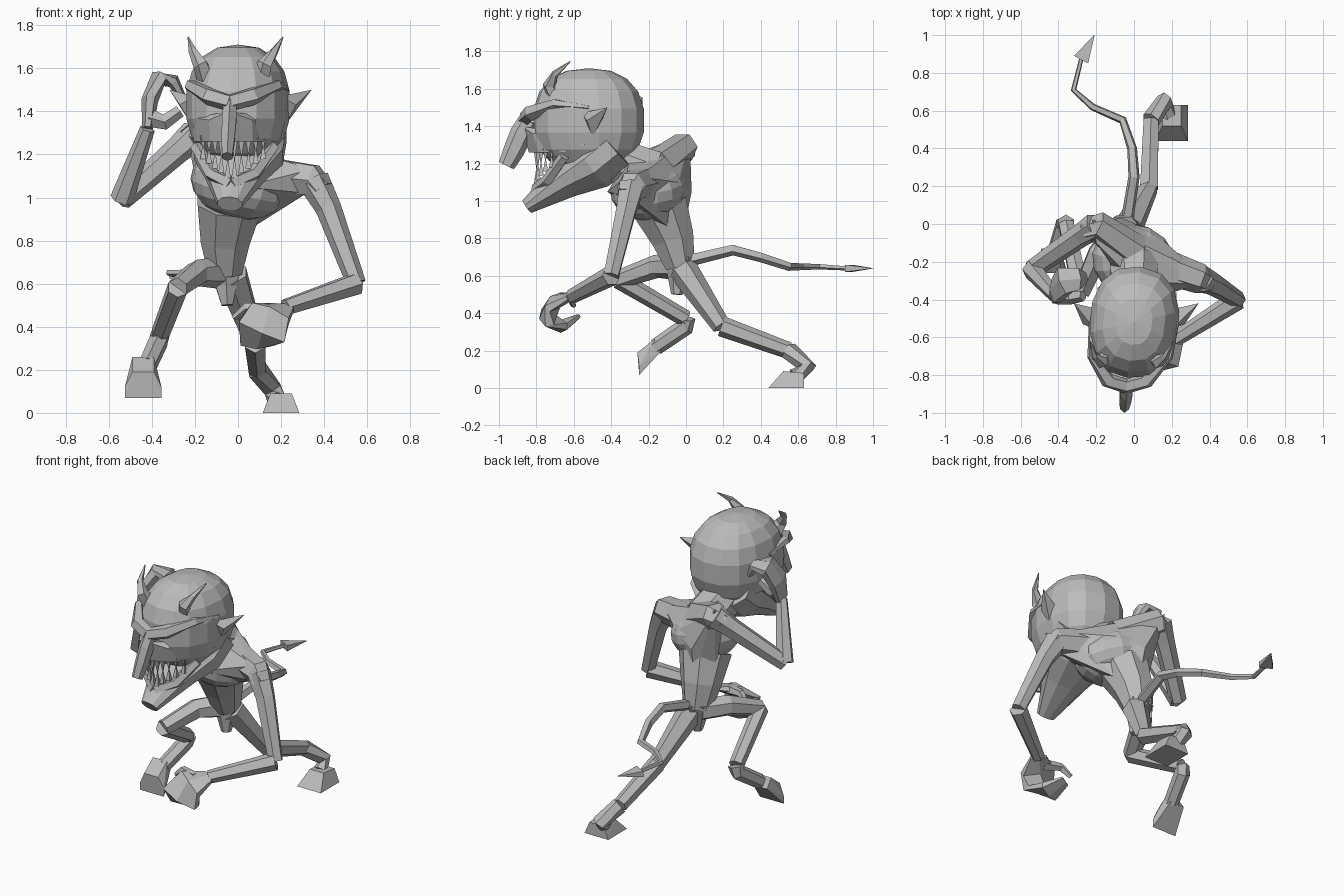
import bpy, bmesh, math
from mathutils import Euler, Vector

cube = bpy.data.objects.get("Cube")
if cube:
    bpy.data.objects.remove(cube)

shade = (0.5, 0.5, 0.5, 1)
grey = bpy.data.materials.new("plain grey")
grey.use_nodes = True
grey.diffuse_color = shade
grey.node_tree.nodes["Principled BSDF"].inputs["Base Color"].default_value = shade

ACROSS, DEPTH, UP = Vector((1, 0, 0)), Vector((0, 1, 0)), Vector((0, 0, 1))
HEAD_YAW = -0.115


def finish(name, bm):
    bmesh.ops.recalc_face_normals(bm, faces=bm.faces)
    mesh = bpy.data.meshes.new(name)
    bm.to_mesh(mesh)
    bm.free()
    mesh.materials.append(grey)
    bpy.context.collection.objects.link(bpy.data.objects.new(name, mesh))


def limb(name, joints, start, end, sides=6, wide=ACROSS, flat=1, bulge=0):
    """Sweep a polygon through the joints, tapering from start to end radius."""
    joints = [Vector(joint) for joint in joints]
    last = len(joints) - 1
    bm = bmesh.new()
    previous = None
    for index, joint in enumerate(joints):
        along = joints[min(index + 1, last)] - joints[max(index - 1, 0)]
        along.normalize()
        side = (wide - along * along.dot(wide)).normalized()
        other = along.cross(side) * flat
        part = index / last
        radius = (start + (end - start) * part) * (1 + bulge * math.sin(math.pi * part))
        ring = []
        for corner in range(sides):
            angle = math.tau * (corner + 0.5) / sides
            offset = side * math.cos(angle) + other * math.sin(angle)
            ring.append(bm.verts.new(joint + offset * radius))
        if previous:
            for corner in range(sides):
                after = (corner + 1) % sides
                bm.faces.new((previous[corner], previous[after], ring[after], ring[corner]))
        else:
            bm.faces.new(ring)
        previous = ring
    bm.faces.new(previous)
    finish(name, bm)


def blob(name, centre, radii, rotation, boxy=0.85):
    """Low-poly, slightly boxy ellipsoid."""
    bm = bmesh.new()
    bmesh.ops.create_uvsphere(bm, u_segments=14, v_segments=9, radius=1)
    for vert in bm.verts:
        shaped = [math.copysign(abs(value) ** boxy, value) * radius
                  for value, radius in zip(vert.co, radii)]
        vert.co = Vector(shaped)
        vert.co.rotate(Euler(rotation))
        vert.co += Vector(centre)
    finish(name, bm)


def hull(name, points):
    bm = bmesh.new()
    corners = [bm.verts.new(point) for point in points]
    bmesh.ops.convex_hull(bm, input=corners)
    finish(name, bm)


def hoof(name, x, sole, top):
    """Wedge hoof from side-view (y, z) points, wider at the sole."""
    hull(name, [(x + side * width, y, z) for side in (-1, 1)
                for width, edge in ((0.085, sole), (0.05, top)) for y, z in edge])


def turned(points, side=1):
    """Mirror head points to one side and follow the turn of the face."""
    return [(side * x + 0.06 - HEAD_YAW * y, y, z) for x, y, z in points]


def feature(name, points, start, end, side=1, **options):
    limb(name, turned(points, side), start, end, **options)


# Skull, jaw and long hooked nose
blob("skull", turned([(0, -.52, 1.43)])[0], (.24, .3, .28), (0, 0, HEAD_YAW))
feature("jaw", [(0, -.38, 1.3), (0, -.5, 1.2), (0, -.65, 1.11), (0, -.85, .97)], .22, .06,
        sides=10, flat=.68, bulge=.35)
feature("nose", [(0, -.84, 1.43), (0, -.88, 1.36), (0, -.92, 1.27), (0, -.96, 1.19)], .035, .028,
        flat=1.6, bulge=.2)

for side, word in ((1, "left"), (-1, "right")):
    # Angry brow and hollow cheek
    feature(word + "_brow", [(0, -.86, 1.44), (.1, -.83, 1.47), (.2, -.7, 1.52), (.23, -.52, 1.5)],
            .04, .01, side, sides=5, wide=UP, bulge=.5)
    hull(word + "_cheek", turned([(0, -.88, 1.4), (0, -.84, 1.26), (.1, -.82, 1.36), (.1, -.79, 1.26),
                                  (.19, -.69, 1.37), (.19, -.66, 1.26), (.22, -.54, 1.3), (0, -.6, 1.35)], side))
    feature(word + "_lower_lip", [(0, -.8, 1.06), (.1, -.74, 1.11), (.18, -.65, 1.24)],
            .035, .03, side, sides=5, wide=UP)

    # Curved horn and pointed ear
    feature(word + "_horn", [(.13, -.7, 1.56), (.15, -.73, 1.62), (.19, -.7, 1.68), (.22, -.62, 1.745)],
            .045, .003, side, sides=5, bulge=.2)
    hull(word + "_ear", turned([(.2, -.56, 1.47), (.22, -.5, 1.34), (.2, -.45, 1.43),
                                (.27, -.53, 1.43), (.33, -.42, 1.5)], side))

    # Pointed teeth along both lips
    for count in range(5):
        out = (count + 0.5) / 5
        x, y = .155 * out, -.8 + .1 * out * out
        length = .09 - .03 * out
        for row, root, grow in (("upper", 1.26 + .03 * out, -length), ("lower", 1.08 + .11 * out, length)):
            feature(f"{word}_{row}_tooth_{count}", [(x, y, root), (x, y, root + grow)],
                    .02, .002, side, sides=4)

# Hunched torso, dropped towards the left shoulder
limb("pelvis", [(-.05, -.05, .5), (-.06, -.03, .7)], .03, .09)
limb("waist", [(-.06, -.03, .65), (-.06, -.07, .8), (-.04, -.14, .97)], .085, .16, sides=8)
blob("chest", (0, -.2, 1.06), (.23, .2, .16), (0, .25, -.4), boxy=1)
hull("upper_back", [(.34, -.32, 1.13), (.34, -.25, 1.13), (.32, -.3, 1.02), (-.22, .02, 1.34),
                    (-.2, -.1, 1.32), (-.22, -.06, 1.2), (.02, -.42, 1.05), (.1, -.04, 1.1), (-.06, .03, 1.05),
                    (-.15, -.08, .85), (.05, -.08, .85), (-.05, -.01, .85), (-.05, -.17, .85), (0, -.3, 1.24)])
limb("neck", [(0, -.18, 1.14), (0, -.45, 1.25)], .14, .12, sides=8)
left_shoulder, right_shoulder = (.35, -.29, 1.08), (-.2, -.01, 1.29)
limb("left_collar", [(.06, -.19, 1.11), left_shoulder, (.39, -.31, 1.03)], .1, .06, wide=UP)
limb("right_collar", [(0, -.15, 1.18), right_shoulder, (-.25, -.03, 1.26)], .1, .06, wide=UP)

# Left arm reaching forward with a curled hand
left_elbow, left_wrist = (.55, -.4, .6), (.22, -.61, .49)
limb("left_upper_arm", [left_shoulder, (.42, -.32, .95), left_elbow], .075, .045, wide=DEPTH)
limb("left_forearm", [left_elbow, left_wrist], .055, .04, wide=UP)
limb("left_hand", [left_wrist, (.15, -.7, .46), (.11, -.74, .38), (.09, -.67, .33), (.04, -.58, .38)],
     .055, .04, flat=.35, bulge=1.8)
limb("left_thumb", [(.15, -.65, .48), (.04, -.62, .49), (-.02, -.6, .44)], .035, .015, sides=5, wide=UP)

# Right arm bent up with the hand cupped to the ear
right_elbow, right_wrist = (-.54, -.24, .99), (-.42, -.38, 1.32)
limb("right_upper_arm", [right_shoulder, (-.28, -.06, 1.22), right_elbow], .075, .05, wide=DEPTH)
limb("right_forearm", [right_elbow, right_wrist], .055, .035, wide=DEPTH)
limb("right_hand", [right_wrist, (-.41, -.35, 1.45), (-.37, -.3, 1.55), (-.3, -.29, 1.54), (-.26, -.29, 1.47)],
     .05, .035, wide=DEPTH, flat=.5, bulge=1)
limb("right_thumb", [(-.41, -.38, 1.37), (-.34, -.39, 1.35), (-.27, -.38, 1.4)],
     .045, .03, sides=5, wide=DEPTH)

# Left leg stretched back with its hoof on the ground
left_knee, left_ankle = (.08, .19, .33), (.09, .55, .2)
limb("left_thigh", [(-.03, -.02, .64), left_knee], .08, .05)
limb("left_shin", [left_knee, left_ankle], .055, .045)
limb("left_foot", [left_ankle, (.16, .65, .11), (.18, .58, .06)], .05, .045)
hoof("left_hoof", .2, [(.44, 0), (.63, 0)], [(.52, .09), (.63, .08)])

# Right leg lifted and folded, with its hoof pointing down
right_knee, right_hock = (-.28, -.36, .58), (-.36, 0, .37)
limb("right_thigh", [(-.08, -.03, .65), (-.19, -.16, .65), right_knee], .075, .05)
limb("right_shin", [right_knee, right_hock], .05, .045)
limb("right_foot", [right_hock, (-.37, 0, .33), (-.42, -.16, .22)], .05, .045)
hoof("right_hoof", -.44, [(-.25, .07), (-.25, .12)], [(-.26, .19), (-.17, .26), (-.13, .2)])

# Thin tail with a flat arrow tip
barb = (-.28, .87, .64)
limb("tail", [(-.04, 0, .68), (0, .25, .74), (-.01, .4, .7), (-.06, .55, .65),
              (-.22, .62, .65), (-.32, .71, .65), barb], .035, .012, sides=5, wide=UP)
limb("tail_tip", [barb, (-.21, 1, .64)], .06, .002, sides=4, flat=.45)
